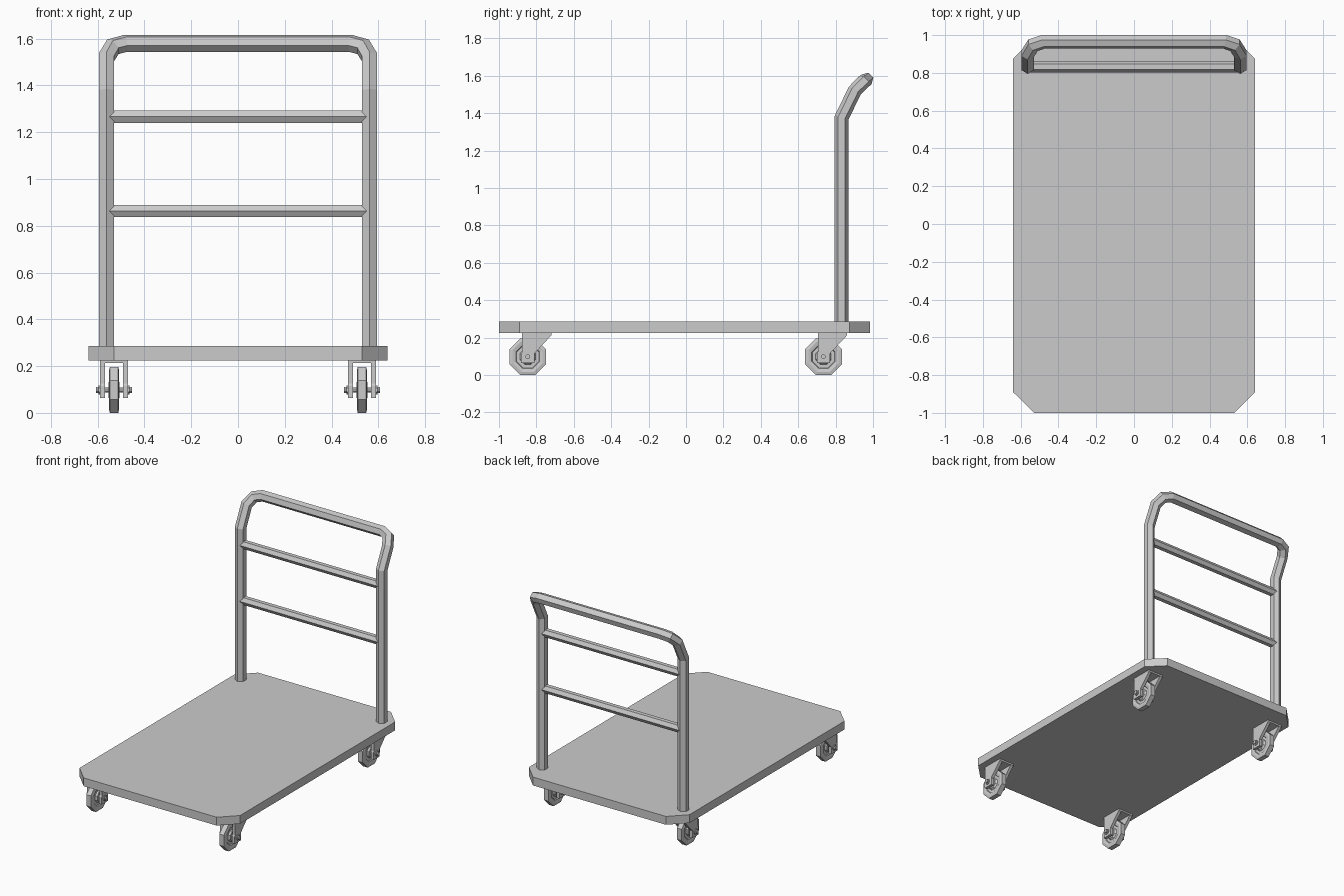
import bpy, bmesh, math
from mathutils import Vector, Matrix

cube = bpy.data.objects.get("Cube")
if cube:
    bpy.data.objects.remove(cube, do_unlink=True)

grey = bpy.data.materials.new("plain_grey")
grey.use_nodes = True
COLOUR = (0.6, 0.6, 0.6, 1)
grey.diffuse_color = COLOUR
grey.node_tree.nodes["Principled BSDF"].inputs["Base Color"].default_value = COLOUR


def finish(name, bm):
    bmesh.ops.recalc_face_normals(bm, faces=bm.faces)
    mesh = bpy.data.meshes.new(name)
    bm.to_mesh(mesh)
    bm.free()
    mesh.materials.append(grey)
    ob = bpy.data.objects.new(name, mesh)
    bpy.context.collection.objects.link(ob)
    return ob


def loft(name, rings, cap=True):
    """Skin a list of closed rings, capping both ends."""
    bm = bmesh.new()
    rows = [[bm.verts.new(p) for p in ring] for ring in rings]
    n = len(rows[0])
    for a, b in zip(rows, rows[1:]):
        for i in range(n):
            j = (i + 1) % n
            bm.faces.new((a[i], a[j], b[j], b[i]))
    if cap:
        bm.faces.new(rows[0])
        bm.faces.new(rows[-1])
    return finish(name, bm)


def lathe_x(name, centre, profile, sides, turn=0.0):
    """Revolve (x, radius) pairs about an axis along x."""
    c = Vector(centre)
    angles = [turn + math.tau * i / sides for i in range(sides)]
    return loft(name, [[c + Vector((x, r * math.cos(a), r * math.sin(a))) for a in angles]
                       for x, r in profile])


def tube(name, path, leans, radius):
    """Hexagonal tube along a path, with mitred bends and a lean for each point."""
    pts = [Vector(p) for p in path]
    rings = []
    for i, p in enumerate(pts):
        before = (p - pts[i - 1]).normalized() if i else None
        after = (pts[i + 1] - p).normalized() if i + 1 < len(pts) else None
        before, after = before or after, after or before
        t = (before + after).normalized()
        lean = math.radians(leans[i])
        normal = Vector((0, -math.cos(lean), math.sin(lean)))
        normal = (normal - t * normal.dot(t)).normalized()
        side = t.cross(normal)
        stretch = 1 / max(0.5, t.dot(after))
        bend = after - before
        bend = bend.normalized() if bend.length > 1e-5 else Vector()
        ring = []
        for k in range(6):
            a = math.tau * k / 6
            offset = radius * (normal * math.cos(a) + side * math.sin(a))
            ring.append(p + offset + bend * offset.dot(bend) * (stretch - 1))
        rings.append(ring)
    return loft(name, rings)


# Deck with clipped corners
W, FRONT, BACK, CLIP = 0.64, -1.0, 0.985, 0.11
half = [(W - CLIP, FRONT), (W, FRONT + CLIP), (W, BACK - CLIP), (W - CLIP, BACK)]
outline = half + [(-x, y) for x, y in reversed(half)]
loft("deck", [[(x, y, z) for x, y in outline] for z in (0.225, 0.285)])

# Push handle: upright legs, leaning back into a rounded top bar
LEG_X, LEG_Y = 0.5625, 0.8325
side_path = [(LEG_X, LEG_Y, 0.28), (LEG_X, LEG_Y, 1.377), (LEG_X, 0.902, 1.52),
             (0.535, 0.946, 1.565), (0.48, 0.965, 1.58)]
side_lean = [0, 13, 35, 45, 45]
tube("push_handle", side_path + [(-x, y, z) for x, y, z in reversed(side_path)],
     side_lean + side_lean[::-1], 0.0375)

# Cross rails between the legs
for name, z in (("lower_rail", 0.863), ("upper_rail", 1.266)):
    lathe_x(name, (0, LEG_Y, z), [(-LEG_X, 0.03), (LEG_X, 0.03)], 6)

# Casters: fork plates, top plate, wheel and axle
FORK = [(-0.03, 0.225), (0.126, 0.225), (0.126, 0.212), (0.035, 0.115),
        (0.035, 0.063), (-0.035, 0.063), (-0.035, 0.115), (-0.03, 0.125)]
TYRE = [(0.012, 0.045), (0.012, 0.064), (0.018, 0.068), (0.022, 0.088), (0.018, 0.106)]
HUB = [(0.024, 0.0), (0.024, 0.036)]
right_half = HUB[1:] + TYRE
WHEEL = [(-x, r) for x, r in right_half] + [(x, r) for x, r in reversed(right_half)]
BOLT = [(0.076, 0.013), (0.066, 0.013), (0.066, 0.02), (0.06, 0.02), (0.06, 0.012)]
AXLE = [(-x, r) for x, r in BOLT] + BOLT[::-1]

for end, cy in (("front", -0.846), ("rear", 0.735)):
    for side, cx in (("left", 0.53), ("right", -0.53)):
        tag = end + "_" + side
        for part, s in (("outer", math.copysign(1, cx)), ("inner", -math.copysign(1, cx))):
            loft(tag + "_" + part + "_fork",
                 [[(cx + s * x, cy + y, z) for y, z in FORK] for x in (0.038, 0.06)])
        loft(tag + "_fork_top", [[(cx + x, cy + y, z) for x, y in
             ((-0.04, -0.03), (0.04, -0.03), (0.04, 0.126), (-0.04, 0.126))]
             for z in (0.213, 0.225)])
        lathe_x(tag + "_wheel", (cx, cy, 0.098), WHEEL, 8, math.pi / 8)
        lathe_x(tag + "_axle", (cx, cy, 0.098), AXLE, 8, math.pi / 8)
